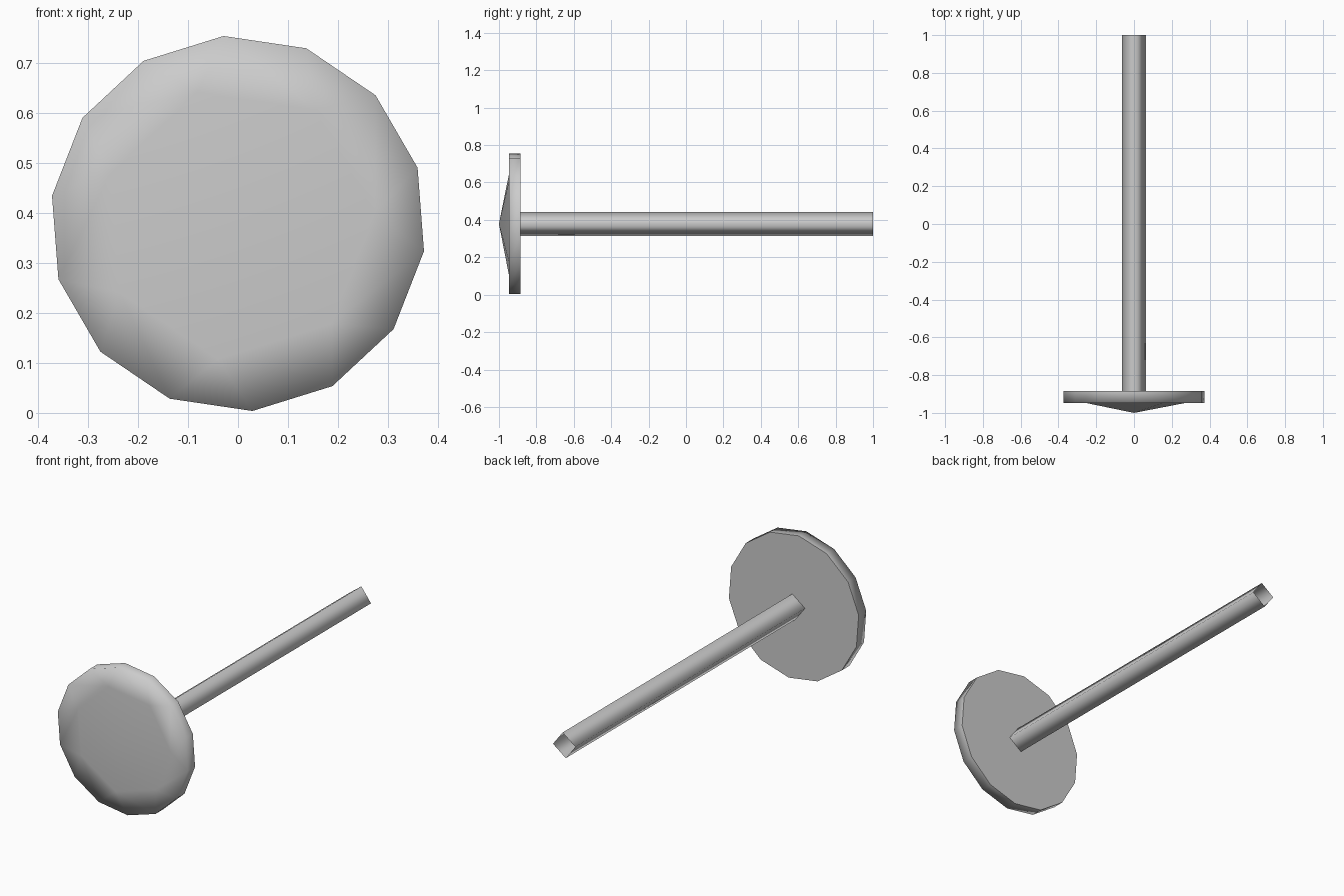
import bpy
import bmesh
import math

CENTRE_Z = 0.379

cube = bpy.data.objects.get("Cube")
if cube:
    bpy.data.objects.remove(cube, do_unlink=True)

grey = bpy.data.materials.new("plain_grey")
grey.use_nodes = True
colour = (0.6, 0.6, 0.6, 1)
grey.diffuse_color = colour
for node in grey.node_tree.nodes:
    if node.type == "BSDF_PRINCIPLED":
        node.inputs["Base Color"].default_value = colour


def ring(bm, sides, radius, y, start):
    """Regular polygon of vertices around the y axis, start angle in degrees."""
    verts = []
    for i in range(sides):
        a = math.radians(start) + math.tau * i / sides
        verts.append(bm.verts.new((radius * math.cos(a), y,
                                   CENTRE_Z + radius * math.sin(a))))
    return verts


def wall(bm, front, back):
    """Smooth outward-facing band between two equal rings."""
    n = len(front)
    for i in range(n):
        j = (i + 1) % n
        bm.faces.new((front[i], back[i], back[j], front[j])).smooth = True


def finish(bm, name):
    mesh = bpy.data.meshes.new(name)
    bm.to_mesh(mesh)
    bm.free()
    mesh.materials.append(grey)
    obj = bpy.data.objects.new(name, mesh)
    bpy.context.scene.collection.objects.link(obj)
    return obj


# Round head: rim, flat collar, shallow cone and flat back
bm = bmesh.new()
outer = ring(bm, 14, 0.377, -0.947, 94.4)
back = ring(bm, 14, 0.377, -0.885, 94.4)
inner = ring(bm, 7, 0.275, -0.947, 107.3)
apex = bm.verts.new((0, -1, CENTRE_Z))
wall(bm, outer, back)
for i, v in enumerate(inner):
    nxt = inner[(i + 1) % 7]
    a, b, c = (outer[(2 * i + k) % 14] for k in range(3))
    for tri in ((v, a, b), (v, b, c), (v, c, nxt), (v, nxt, apex)):
        bm.faces.new(tri).smooth = True
bm.faces.new(back[::-1]).smooth = False
finish(bm, "round_head")

# Square hollow shaft, open at the far end
bm = bmesh.new()
wall(bm, ring(bm, 4, 0.065, -0.885, 82), ring(bm, 4, 0.065, 1, 82))
finish(bm, "shaft")
